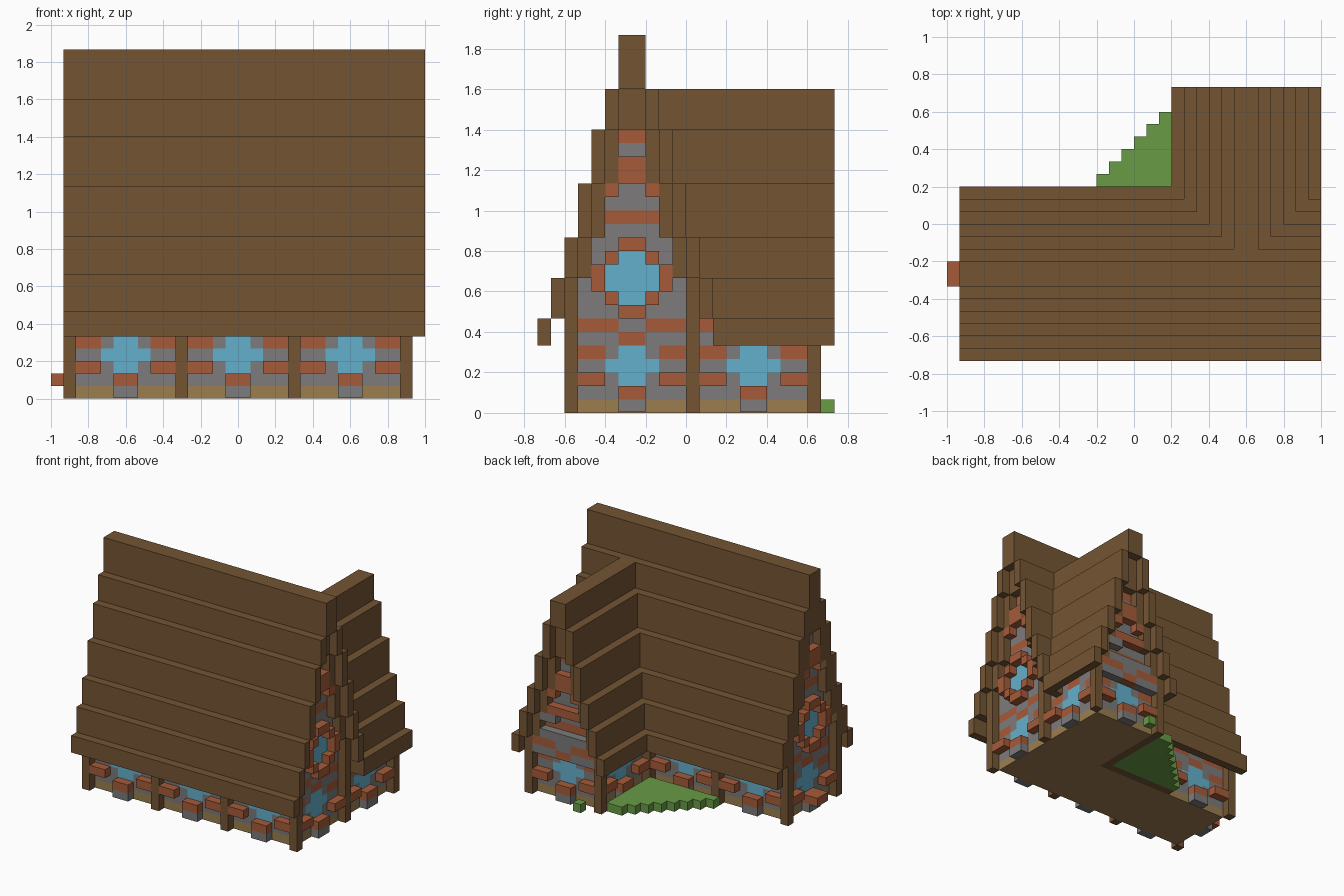
import bpy, bmesh
from mathutils import Vector

if "Cube" in bpy.data.objects:
    bpy.data.objects.remove(bpy.data.objects["Cube"])

U = 1 / 15                      # size of one block
ORIGIN = Vector((-15, -11, 0))  # block grid corner
PLATE = 0.06                    # thickness of the floor plates, in blocks


# --- materials -------------------------------------------------------------
def material(name, hexcode):
    rgb = [int(hexcode[i:i + 2], 16) / 255 for i in (0, 2, 4)]
    col = [((c + 0.055) / 1.055) ** 2.4 for c in rgb] + [1]
    m = bpy.data.materials.new(name)
    m.use_nodes = True
    m.diffuse_color = col
    m.node_tree.nodes["Principled BSDF"].inputs["Base Color"].default_value = col
    return m


MATS = {
    "w": material("dark_timber", "745534"),
    "r": material("red_brick", "A65B39"),
    "g": material("grey_stone", "7D7B7C"),
    "b": material("window_blue", "64B0CC"),
    "t": material("tan_stone", "9B7E4F"),
    "l": material("lawn_green", "699B46"),
    "f": material("floor_wood", "A17B54"),
}


# --- block building helper -------------------------------------------------
def build(name, boxes):
    """Make one object from (low corner, high corner, colour key) boxes."""
    keys = sorted({b[2] for b in boxes})
    bm = bmesh.new()
    for lo, hi, key in boxes:
        lo, hi = Vector(lo), Vector(hi)
        verts = bmesh.ops.create_cube(bm, size=1)["verts"]
        for v in verts:
            v.co = Vector([(c + 0.5) * (h - l) + l for c, l, h in zip(v.co, lo, hi)])
            v.co = (v.co + ORIGIN) * U
        for f in {f for v in verts for f in v.link_faces}:
            f.material_index = keys.index(key)
    me = bpy.data.meshes.new(name)
    bm.to_mesh(me)
    bm.free()
    for k in keys:
        me.materials.append(MATS[k])
    ob = bpy.data.objects.new(name, me)
    bpy.context.collection.objects.link(ob)


# --- masonry patterns, bottom row first; capitals stand proud --------------
BAY = ["tttGGttt", "gggRRggg", "RRgbbgRR", "ggbbbbgg", "rrgbbgrr",
       "gggrrggg", "rrrggrrr"]
SIDE = BAY + ["gggggggg"] * 3
MAIN_GABLE = BAY + [
    "gggRRggg", "ggRbbRgg", "gRbbbbRg", ".RbbbbR.", ".gRbbRg.", ".ggRRgg.",
    "..gggg..", "..rrrr..", "..gggg..", "..RggR..", "...RR...", "...RR...",
    "...gg...", "...rr..."]
WING_GABLE = BAY[:5] + [
    "GGGRRGGG", "RRRGGRRR", ".GGGGGG.", ".rrrrrr.", ".ggggGG.", "..RRRR..",
    "..gggg..", "..RggR..", "...RR...", "...RR...", "...gg...", "...rr..."]


def wall(name, along, start, post, out, rows):
    """Wall set one block behind the post line, facing 'out'."""
    boxes = []
    for z, row in enumerate(rows):
        z0 = max(z, PLATE)
        i = 0
        while i < len(row):
            j = i
            while j < len(row) and row[j] == row[i]:
                j += 1
            if row[i] != ".":
                back = post - out
                front = post if row[i].isupper() else back
                d0, d1 = min(back, front), max(back, front) + 1
                if along == "x":
                    lo, hi = (start + i, d0, z0), (start + j, d1, z + 1)
                else:
                    lo, hi = (d0, start + i, z0), (d1, start + j, z + 1)
                boxes.append((lo, hi, row[i].lower()))
            i = j
    build(name, boxes)


for n, x in enumerate((2, 11, 20)):
    wall(f"front_wall_{n + 1}", "x", x, 2, -1, SIDE)
for n, x in enumerate((2, 11)):
    wall(f"back_wall_{n + 1}", "x", x, 11, 1, SIDE)
wall("left_gable_wall", "y", 3, 28, 1, MAIN_GABLE)
wall("right_gable_wall", "y", 3, 1, -1, MAIN_GABLE)
wall("wing_outer_wall", "y", 12, 28, 1, BAY)
wall("wing_inner_wall", "y", 12, 19, -1, BAY)
wall("wing_gable_wall", "x", 20, 20, 1, WING_GABLE)

# --- timber posts ----------------------------------------------------------
posts = [((x, y, 0), (x + 1, y + 1, 10), "w") for x in (1, 10, 19, 28) for y in (2, 11)]
posts += [((x, 20, 0), (x + 1, 21, 7), "w") for x in (19, 28)]
build("corner_posts", posts)

# --- stepped roofs ---------------------------------------------------------
STEPS = [5, 7, 10, 13, 17, 21, 24, 28]   # heights where the roof steps in
main, wing, timbers = [], [], []
for i in range(6):
    z0, z1 = STEPS[i], STEPS[i + 1]
    for y in (i, 13 - i):
        main.append(((1, y, z0), (30, y + 1, z1), "w"))
    if i < 5:
        for x in (18 + i, 29 - i):
            wing.append(((x, 14 - i, z0), (x + 1, 22, z1), "w"))
    # gable timbers directly under the roof steps
    if i >= 2:
        for y in (i + 1, 12 - i):
            for x in (1, 28):
                timbers.append(((x, y, z0), (x + 1, y + 1, z1), "w"))
    if 1 <= i < 5:
        for x in (19 + i, 28 - i):
            timbers.append(((x, 20, z0), (x + 1, 21, z1), "w"))
main.append(((1, 6, 24), (30, 8, 28), "w"))
wing.append(((23, 8, 21), (25, 22, 24), "w"))
build("main_roof", main)
build("wing_roof", wing)
build("gable_timbers", timbers)

# --- floor, sill, accents and lawn -----------------------------------------
build("floor", [((2, 3, 0), (28, 11, PLATE), "f"), ((20, 11, 0), (28, 20, PLATE), "f")])
build("lawn_border", [((11, 11, 0), (19, 12, PLATE), "w"),
                      ((19, 12, 0), (20, 20, PLATE), "w")])
build("right_window_sill", [((0, 6, 1), (1, 8, 2), "r")])
build("right_gable_accents", [((0.99, 5, 16), (2, 6, 17), "t"),
                              ((0.99, 3, 9), (2, 4, 10), "t")])
lawn = [((x, 12, 0), (x + 1, min(x + 3, 20), 1), "l") for x in range(10, 19)]
lawn.append(((21, 21, 0), (22, 22, 1), "l"))
build("lawn", lawn)
